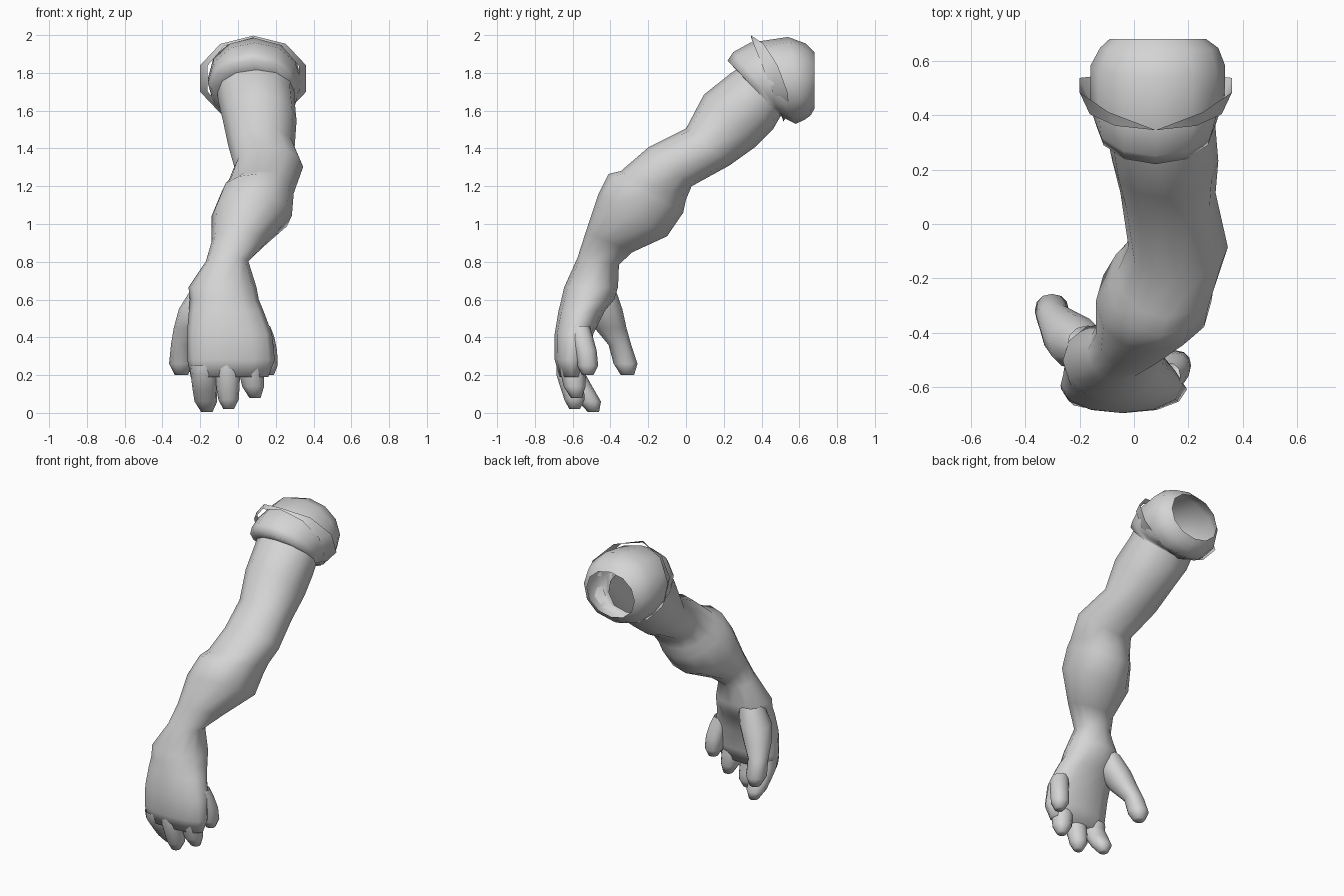
import bpy, bmesh, math

grey = bpy.data.materials.new("plain grey")
grey.diffuse_color = (0.66, 0.66, 0.66, 1)
SIDES = 12


def soft(v, p):
    """Rounded-box exponent: p = 1 is an ellipse, smaller is squarer."""
    return math.copysign(abs(v) ** p, v) if abs(v) > 1e-6 else 0.0


def loft(name, rings, caps=(True, True), power=0.95):
    """Skin over rings given as (x_min, x_max, y_front, z_front, y_back, z_back)."""
    bm = bmesh.new()
    loops = []
    for x0, x1, yf, zf, yb, zb in rings:
        loop = []
        for i in range(SIDES):
            a = 2 * math.pi * i / SIDES
            c, s = soft(math.cos(a), power), soft(math.sin(a), power)
            loop.append(bm.verts.new(((x0 + x1) / 2 + c * (x1 - x0) / 2,
                                      (yf + yb) / 2 + s * (yf - yb) / 2,
                                      (zf + zb) / 2 + s * (zf - zb) / 2)))
        loops.append(loop)
    for a, b in zip(loops, loops[1:]):
        for i in range(SIDES):
            j = (i + 1) % SIDES
            bm.faces.new((a[i], a[j], b[j], b[i]))
    if caps[0]:
        bm.faces.new(loops[0])
    if caps[1]:
        bm.faces.new(loops[-1])
    return finish(name, bm)


def digit(name, path):
    """Finger along points (x, y, z, radius)."""
    loft(name, [(x - r, x + r, y - r, z, y + r, z) for x, y, z, r in path], (False, True), 0.9)


def finish(name, bm):
    bmesh.ops.recalc_face_normals(bm, faces=bm.faces[:])
    for f in bm.faces:
        f.smooth = True
    me = bpy.data.meshes.new(name)
    bm.to_mesh(me)
    bm.free()
    me.materials.append(grey)
    ob = bpy.data.objects.new(name, me)
    bpy.context.collection.objects.link(ob)
    return ob


# Upper arm, elbow, stepped forearm, wrist and palm in one skin
loft("arm_and_palm", [
    (-.11, .30, .27, 1.82, .50, 1.57),
    (-.105, .30, .24, 1.80, .46, 1.50),
    (-.08, .31, .095, 1.685, .37, 1.41),
    (-.05, .30, .00, 1.505, .23, 1.31),
    (-.02, .345, -.20, 1.405, .03, 1.20),
    (-.06, .31, -.345, 1.28, .00, 1.13),
    (-.09, .295, -.41, 1.265, -.015, 1.06),
    (-.14, .285, -.467, 1.15, -.10, .935),
    (-.14, .15, -.53, .96, -.285, .85),
    (-.17, .055, -.575, .82, -.355, .785),
    (-.262, .098, -.645, .665, -.36, .665),
    (-.255, .11, -.66, .60, -.38, .60),
    (-.26, .135, -.675, .54, -.43, .54),
    (-.27, .18, -.695, .42, -.49, .42),
    (-.268, .195, -.695, .28, -.52, .28),
    (-.25, .16, -.67, .19, -.54, .19),
], caps=(False, True))

# Fingers and thumb
digit("index_finger", [(-.185, -.605, .25, .07), (-.18, -.60, .20, .07), (-.175, -.55, .12, .065),
                       (-.17, -.51, .06, .06), (-.165, -.49, .005, .03)])
digit("middle_finger", [(-.06, -.62, .25, .066), (-.055, -.62, .20, .066), (-.053, -.60, .12, .06),
                        (-.05, -.59, .07, .054), (-.05, -.59, .02, .028)])
digit("ring_finger", [(.065, -.61, .27, .066), (.07, -.60, .22, .066), (.08, -.59, .14, .058),
                      (.09, -.58, .08, .03)])
digit("little_finger", [(.12, -.56, .46, .05), (.135, -.55, .40, .058), (.15, -.53, .33, .057),
                        (.155, -.52, .25, .055), (.16, -.52, .20, .03)])
digit("thumb", [(-.17, -.45, .66, .075), (-.215, -.435, .55, .098), (-.255, -.40, .45, .085),
                (-.295, -.35, .36, .06), (-.302, -.32, .26, .063), (-.30, -.31, .20, .035)])

# Rounded shoulder cap, open at the back
loft("shoulder_cap", [
    (-.10, .29, .28, 1.80, .50, 1.57),
    (-.14, .30, .22, 1.865, .51, 1.57),
    (-.15, .31, .25, 1.91, .54, 1.55),
    (-.16, .335, .34, 1.96, .58, 1.53),
    (-.16, .335, .54, 1.99, .625, 1.55),
    (-.125, .31, .635, 1.955, .66, 1.575),
    (-.09, .265, .68, 1.91, .68, 1.61),
], caps=(False, False))

# Thin flared collar strap, widest at the sides and closing at top and bottom
bm = bmesh.new()
pairs = []
N = 10
for i in range(N):
    a = 2 * math.pi * (i + 0.5) / N
    c, s = math.cos(a), math.sin(a)
    x, y, z = .08, .43 - s * .085, 1.77 + s * .215
    pairs.append((bm.verts.new((x + c * .255, y, z)),
                  bm.verts.new((x + c * .295, y + .085 * abs(c), z + s * .012))))
for i in range(N):
    a, b = pairs[i], pairs[(i + 1) % N]
    bm.faces.new((a[0], b[0], b[1], a[1]))
finish("collar_strap", bm)
